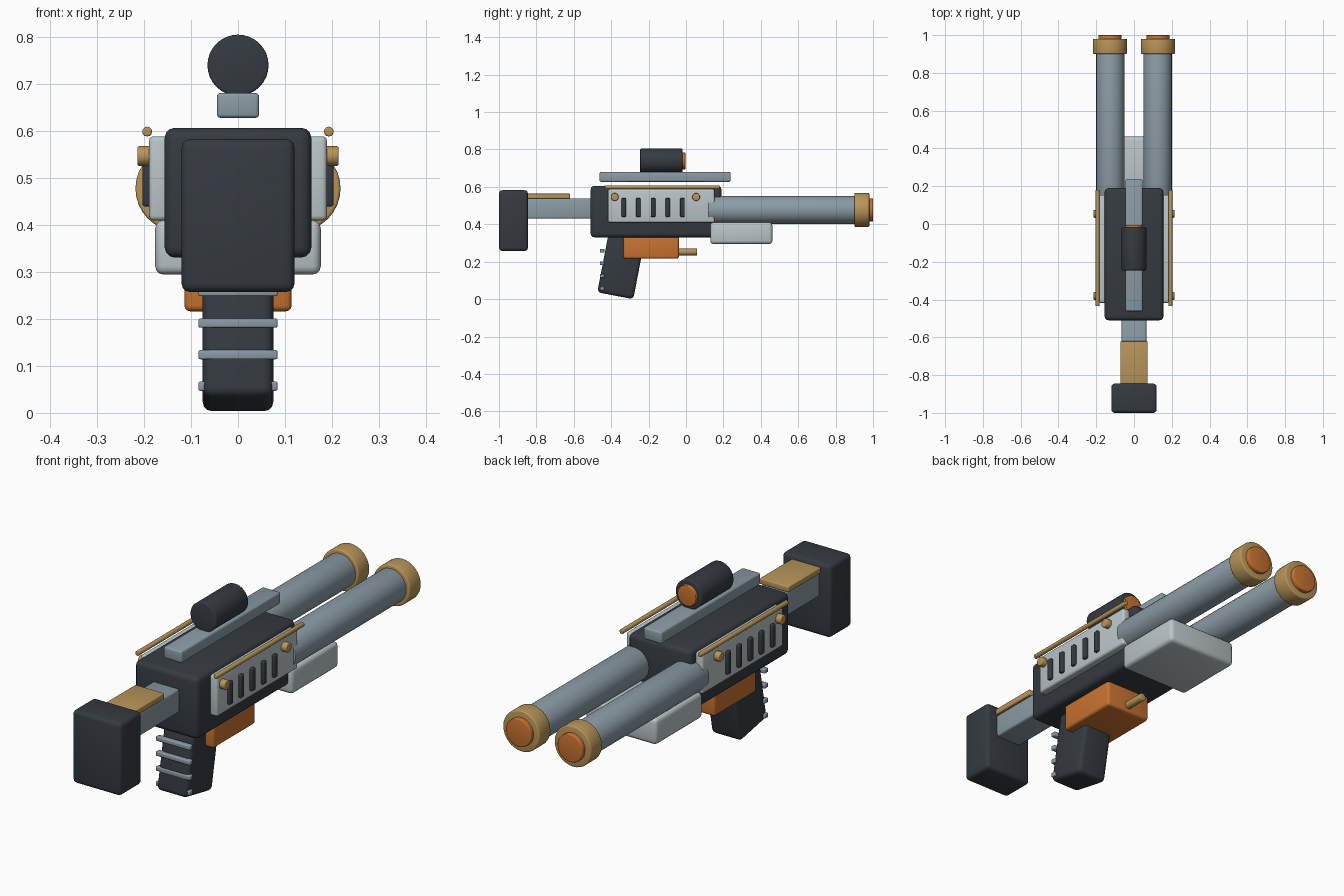
import bpy
import math

default = bpy.data.objects.get("Cube")
if default:
    bpy.data.objects.remove(default, do_unlink=True)


def material(name, rgb):
    m = bpy.data.materials.new(name)
    m.use_nodes = True
    m.diffuse_color = (*rgb, 1)
    m.node_tree.nodes["Principled BSDF"].inputs["Base Color"].default_value = (*rgb, 1)
    return m


DARK = material("dark charcoal", (0.036, 0.043, 0.053))
STEEL = material("blue grey steel", (0.26, 0.33, 0.38))
LIGHT = material("light grey", (0.50, 0.56, 0.58))
BRASS = material("brass", (0.48, 0.30, 0.10))
ORANGE = material("orange", (0.58, 0.17, 0.03))


def finish(ob, name, mat, bevel):
    """Name, colour, round the edges and smooth the shading."""
    ob.name = ob.data.name = name
    ob.data.materials.append(mat)
    bpy.ops.object.transform_apply(location=False, rotation=False, scale=True)
    if bevel:
        mod = ob.modifiers.new("rounded edges", "BEVEL")
        mod.width, mod.segments = bevel, 3
        mod.limit_method = "ANGLE"
        bpy.ops.object.modifier_apply(modifier=mod.name)
    bpy.ops.object.shade_smooth_by_angle(angle=math.radians(35))
    return ob


def box(name, mat, xs, ys, zs, bevel=0.01, tilt=0):
    """Box from its low and high limits on each axis."""
    spans = (xs, ys, zs)
    bpy.ops.mesh.primitive_cube_add(size=1, location=[(a + b) / 2 for a, b in spans],
                                    rotation=(tilt, 0, 0))
    ob = bpy.context.object
    ob.scale = [b - a for a, b in spans]
    return finish(ob, name, mat, bevel)


def rod(name, mat, x, ys, z, radius, bevel=0.004, sides=32):
    """Cylinder lying along y."""
    bpy.ops.mesh.primitive_cylinder_add(vertices=sides, radius=radius, depth=ys[1] - ys[0],
                                        location=(x, sum(ys) / 2, z),
                                        rotation=(math.pi / 2, 0, 0))
    return finish(bpy.context.object, name, mat, bevel)


def sym(half):
    return (-half, half)


# Receiver and stock
box("receiver", DARK, sym(0.156), (-0.51, 0.19), (0.33, 0.606), 0.022)
box("stock_arm", STEEL, sym(0.065), (-0.86, -0.49), (0.43, 0.537), 0.01)
box("cheek_rest", BRASS, sym(0.072), (-0.86, -0.62), (0.537, 0.564), 0.005)
box("butt_pad", DARK, sym(0.12), (-1.0, -0.845), (0.257, 0.582), 0.018)

# Tilted grip with straight rear ridges
box("grip", DARK, sym(0.075), (-0.442, -0.246), (0.015, 0.375), 0.02, tilt=-0.19)
for i in range(4):
    z = 0.057 + i * 0.067
    box(f"grip_ridge_{i + 1}", STEEL, sym(0.084), (-0.46, -0.436), (z - 0.01, z + 0.01), 0.004)

# Trigger housing and fore-end
box("trigger_housing", ORANGE, sym(0.114), (-0.335, -0.038), (0.216, 0.345), 0.012)
rod("trigger", BRASS, 0, (-0.06, 0.06), 0.252, 0.018, 0.004, 12)
box("fore_end", LIGHT, sym(0.176), (0.13, 0.462), (0.294, 0.41), 0.018)

# Top rail and scope
box("top_rail", STEEL, sym(0.045), (-0.462, 0.238), (0.627, 0.68), 0.008)
rod("scope", DARK, 0, (-0.245, -0.018), 0.739, 0.065, 0.005)
rod("scope_lens", ORANGE, 0, (-0.03, -0.004), 0.739, 0.046, 0.003)

# Mirrored parts
for side, s in (("left", 1), ("right", -1)):
    def outward(a, b):
        return tuple(sorted((s * a, s * b)))

    # Barrel, muzzle ring and glowing tip
    rod(f"{side}_barrel", STEEL, s * 0.125, (0.12, 0.92), 0.477, 0.075, 0.003)
    rod(f"{side}_muzzle_ring", BRASS, s * 0.127, (0.9, 0.98), 0.477, 0.091, 0.006)
    rod(f"{side}_muzzle_tip", ORANGE, s * 0.127, (0.96, 1.0), 0.477, 0.062, 0.004)

    # Side plate with raised vent slots, bolts and trim rod
    box(f"{side}_plate", LIGHT, outward(0.145, 0.189), (-0.417, 0.153), (0.409, 0.588), 0.01)
    for i in range(5):
        y = -0.333 + i * 0.0785
        box(f"{side}_vent_{i + 1}", DARK, outward(0.18, 0.203), (y - 0.012, y + 0.012),
            (0.439, 0.54), 0.005)
    for end, y in (("rear", -0.381), ("front", 0.054)):
        bpy.ops.mesh.primitive_cylinder_add(vertices=16, radius=0.021, depth=0.036,
                                            location=(s * 0.196, y, 0.546),
                                            rotation=(0, math.pi / 2, 0))
        finish(bpy.context.object, f"{side}_{end}_bolt", BRASS, 0.004)
    rod(f"{side}_trim_rod", BRASS, s * 0.193, (-0.435, 0.18), 0.598, 0.0105, 0.003, 12)
